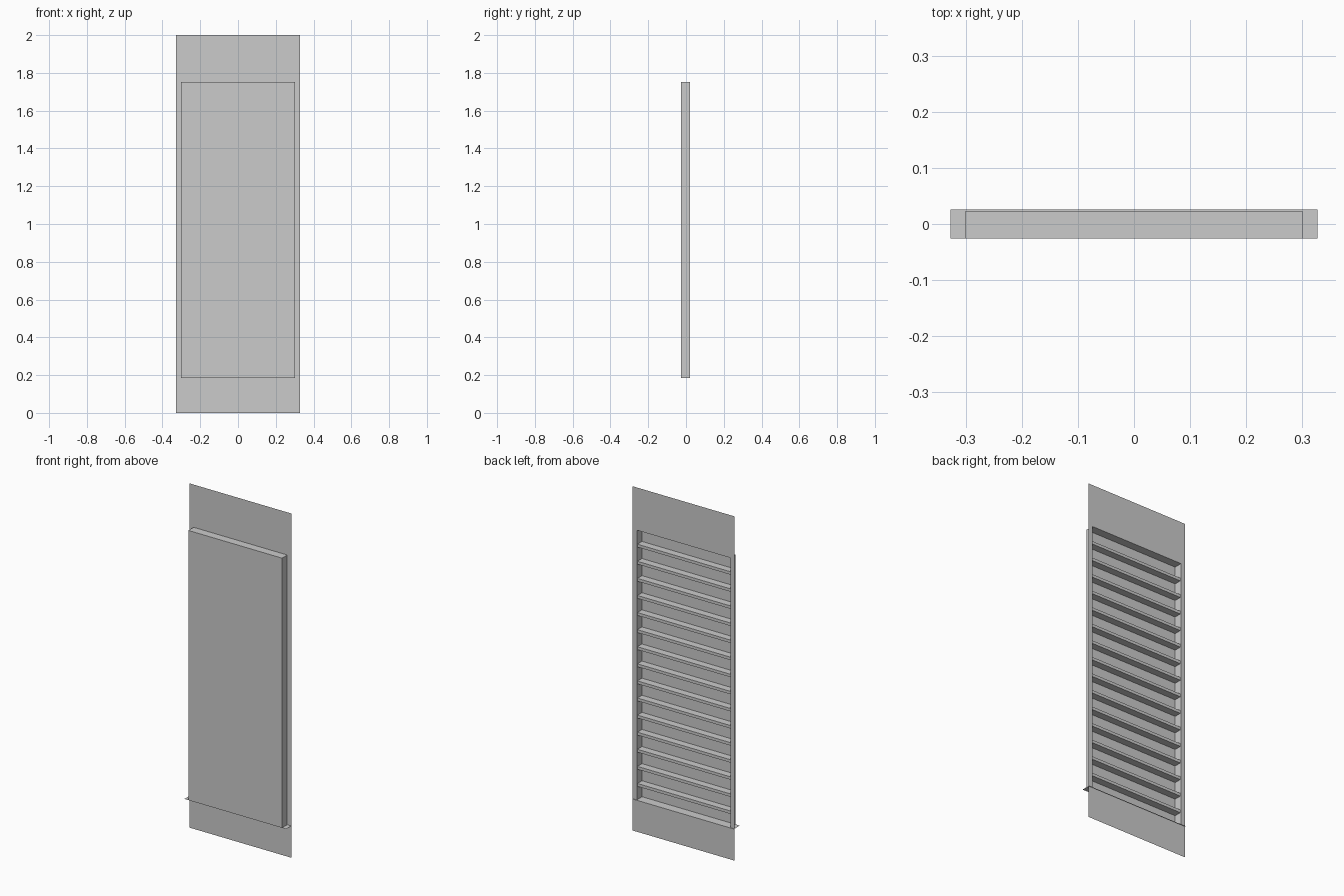
import bpy

if "Cube" in bpy.data.objects:
    bpy.data.objects.remove(bpy.data.objects["Cube"])

W, H = 0.327, 2.0              # wall half width and height
IN, Z0, Z1 = 0.301, 0.185, 1.752   # opening half width, bottom, top
YF, YB, YS = -0.026, 0.022, 0.026  # front pane, wall sheet, sill back


def mesh(name, verts, faces):
    me = bpy.data.meshes.new(name)
    me.from_pydata(verts, [], faces)
    ob = bpy.data.objects.new(name, me)
    bpy.context.collection.objects.link(ob)
    return ob


def box(name, x0, x1, y0, y1, z0, z1):
    bpy.ops.mesh.primitive_cube_add(
        size=1, location=((x0 + x1) / 2, (y0 + y1) / 2, (z0 + z1) / 2))
    ob = bpy.context.object
    ob.name = name
    ob.scale = (x1 - x0, y1 - y0, z1 - z0)
    bpy.ops.object.transform_apply(location=False, rotation=False, scale=True)
    return ob


def rect(x, y, z0, z1):
    return [(-x, y, z0), (x, y, z0), (x, y, z1), (-x, y, z1)]


# thin wall sheet with a rectangular opening
ring = [(i, (i + 1) % 4, 4 + (i + 1) % 4, 4 + i) for i in range(4)]
mesh("wall_sheet", rect(W, YB, 0, H) + rect(IN, YB, Z0, Z1), ring)

# shallow casing: front pane, two sides and top, open at the back
mesh("casing", rect(IN, YF, Z0, Z1) + rect(IN, YB, Z0, Z1),
     [(0, 1, 2, 3)] + [(i, 4 + i, 4 + (i + 1) % 4, (i + 1) % 4) for i in (1, 2, 3)])

# sill sheet closing the bottom
mesh("sill", [(-W, YF, Z0), (W, YF, Z0), (W, YS, Z0), (-W, YS, Z0)], [(0, 1, 2, 3)])

# evenly spaced horizontal slats
for i in range(15):
    top = 0.278 + i * 0.0993
    box(f"slat_{i + 1}", -IN, IN, YF, 0.016, top - 0.017, top)
